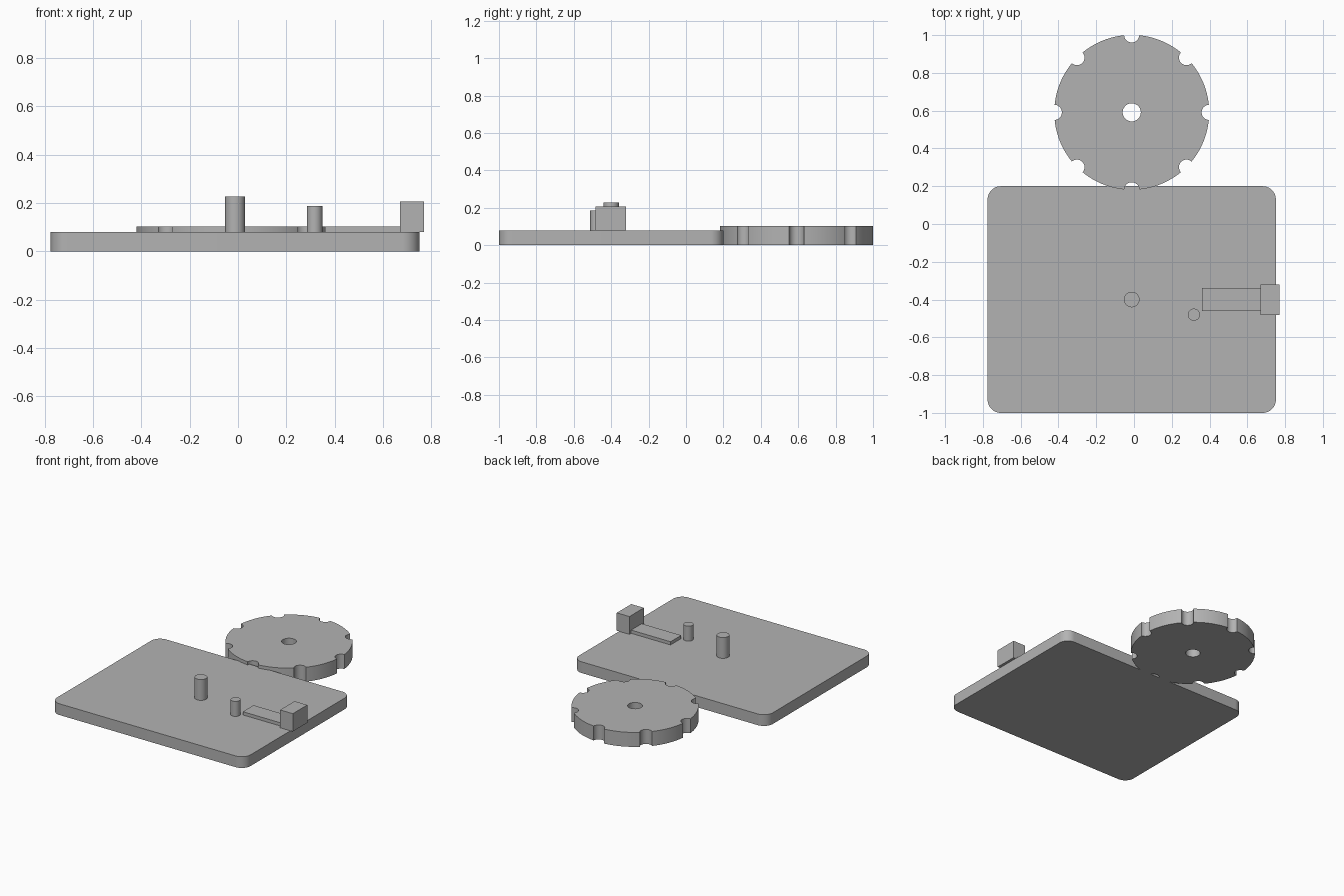
import bpy
import bmesh
from math import cos, sin, pi, radians

if "Cube" in bpy.data.objects:
    bpy.data.objects.remove(bpy.data.objects["Cube"], do_unlink=True)

grey = bpy.data.materials.new("plain grey")
grey.use_nodes = True
colour = (0.45, 0.45, 0.45, 1)
grey.diffuse_color = colour
grey.node_tree.nodes["Principled BSDF"].inputs["Base Color"].default_value = colour


def activate(obj):
    bpy.ops.object.select_all(action='DESELECT')
    obj.select_set(True)
    bpy.context.view_layer.objects.active = obj


def smooth(obj):
    activate(obj)
    bpy.ops.object.shade_smooth_by_angle(angle=radians(30))


def box(name, x0, x1, y0, y1, z0, z1):
    bpy.ops.mesh.primitive_cube_add(
        size=1, location=((x0 + x1) / 2, (y0 + y1) / 2, (z0 + z1) / 2))
    obj = bpy.context.object
    obj.name = name
    obj.scale = (x1 - x0, y1 - y0, z1 - z0)
    bpy.ops.object.transform_apply(location=False, rotation=False, scale=True)
    obj.data.materials.append(grey)
    return obj


def cylinder(name, x, y, radius, z0, z1, sides=48):
    bpy.ops.mesh.primitive_cylinder_add(
        vertices=sides, radius=radius, depth=z1 - z0, location=(x, y, (z0 + z1) / 2))
    obj = bpy.context.object
    obj.name = name
    obj.data.materials.append(grey)
    smooth(obj)
    return obj


AXIS_X = -0.012
PLATE_TOP = 0.08

# Base plate with rounded vertical corners
plate = box("base_plate", -0.775, 0.751, -1, 0.2, 0, PLATE_TOP)
bm = bmesh.new()
bm.from_mesh(plate.data)
upright = [e for e in bm.edges if abs(e.verts[0].co.z - e.verts[1].co.z) > 0.01]
bmesh.ops.bevel(bm, geom=upright, offset=0.07, segments=12, profile=0.5, affect='EDGES')
bm.to_mesh(plate.data)
bm.free()
smooth(plate)

# Notched wheel: disc cut by a centre bore and eight rim notches
WHEEL_Y, WHEEL_R, NOTCHES = 0.591, 0.41, 8
wheel = cylinder("notched_wheel", AXIS_X, WHEEL_Y, WHEEL_R, 0, 0.103, 128)
cutters = [cylinder("bore_cutter", AXIS_X, WHEEL_Y, 0.048, -0.1, 0.2)]
for i in range(NOTCHES):
    a = 2 * pi * i / NOTCHES
    cutters.append(cylinder("notch_cutter", AXIS_X + WHEEL_R * cos(a),
                            WHEEL_Y + WHEEL_R * sin(a), 0.04, -0.1, 0.2))
for cutter in cutters:
    activate(wheel)
    cut = wheel.modifiers.new("cut", 'BOOLEAN')
    cut.operation = 'DIFFERENCE'
    cut.solver = 'EXACT'
    cut.object = cutter
    bpy.ops.object.modifier_apply(modifier=cut.name)
    bpy.data.objects.remove(cutter, do_unlink=True)
smooth(wheel)

# Axle post and stop pin standing on the plate
cylinder("axle_post", AXIS_X, -0.4, 0.041, PLATE_TOP, 0.228)
cylinder("stop_pin", 0.317, -0.48, 0.032, PLATE_TOP, 0.187)

# Clamp block at the edge, with a flat tongue reaching inward
box("clamp_block", 0.67, 0.77, -0.483, -0.32, PLATE_TOP, 0.207)
box("flat_tongue", 0.36, 0.67, -0.46, -0.34, PLATE_TOP, 0.103)
